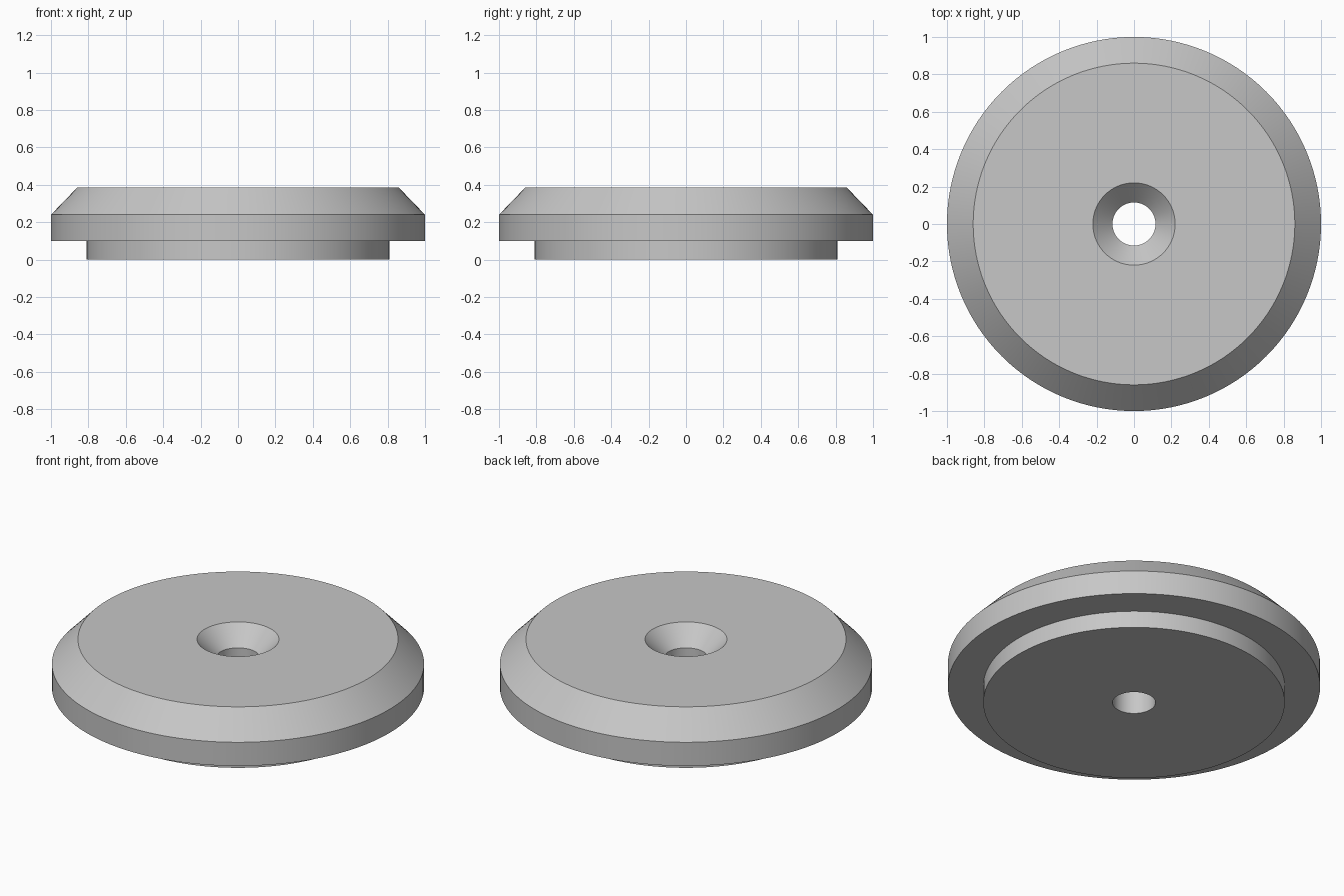
import bpy, bmesh, math
from mathutils import Vector

cube = bpy.data.objects.get("Cube")
if cube:
    bpy.data.objects.remove(cube, do_unlink=True)

SEGMENTS = 128

# Plain grey material
GREY = (0.57, 0.57, 0.57, 1)
grey = bpy.data.materials.new("light grey")
grey.use_nodes = True
grey.diffuse_color = GREY
grey.node_tree.nodes["Principled BSDF"].inputs["Base Color"].default_value = GREY


def lathe(name, profile, material):
    """Spin a closed (radius, height) profile around the z axis."""
    bm = bmesh.new()
    verts = [bm.verts.new((r, 0, z)) for r, z in profile]
    edges = [bm.edges.new((a, b)) for a, b in zip(verts, verts[1:] + verts[:1])]
    bmesh.ops.spin(bm, geom=verts + edges, cent=Vector(), axis=Vector((0, 0, 1)),
                   angle=math.tau, steps=SEGMENTS, use_merge=True)
    bmesh.ops.remove_doubles(bm, verts=bm.verts[:], dist=0.0001)
    bmesh.ops.recalc_face_normals(bm, faces=bm.faces[:])
    mesh = bpy.data.meshes.new(name)
    bm.to_mesh(mesh)
    bm.free()
    mesh.materials.append(material)
    obj = bpy.data.objects.new(name, mesh)
    bpy.context.collection.objects.link(obj)
    bpy.ops.object.select_all(action='DESELECT')
    obj.select_set(True)
    bpy.context.view_layer.objects.active = obj
    bpy.ops.object.shade_smooth_by_angle(angle=math.radians(30))
    return obj


# Stepped disc with a chamfered top rim and a countersunk through hole
lathe("countersunk_disc", [
    (0.115, 0), (0.81, 0),          # underside of the step
    (0.81, 0.1), (1, 0.1),          # step wall and flange underside
    (1, 0.24), (0.86, 0.385),       # rim and chamfer
    (0.22, 0.385), (0.115, 0.28),   # top face and countersink
], grey)
